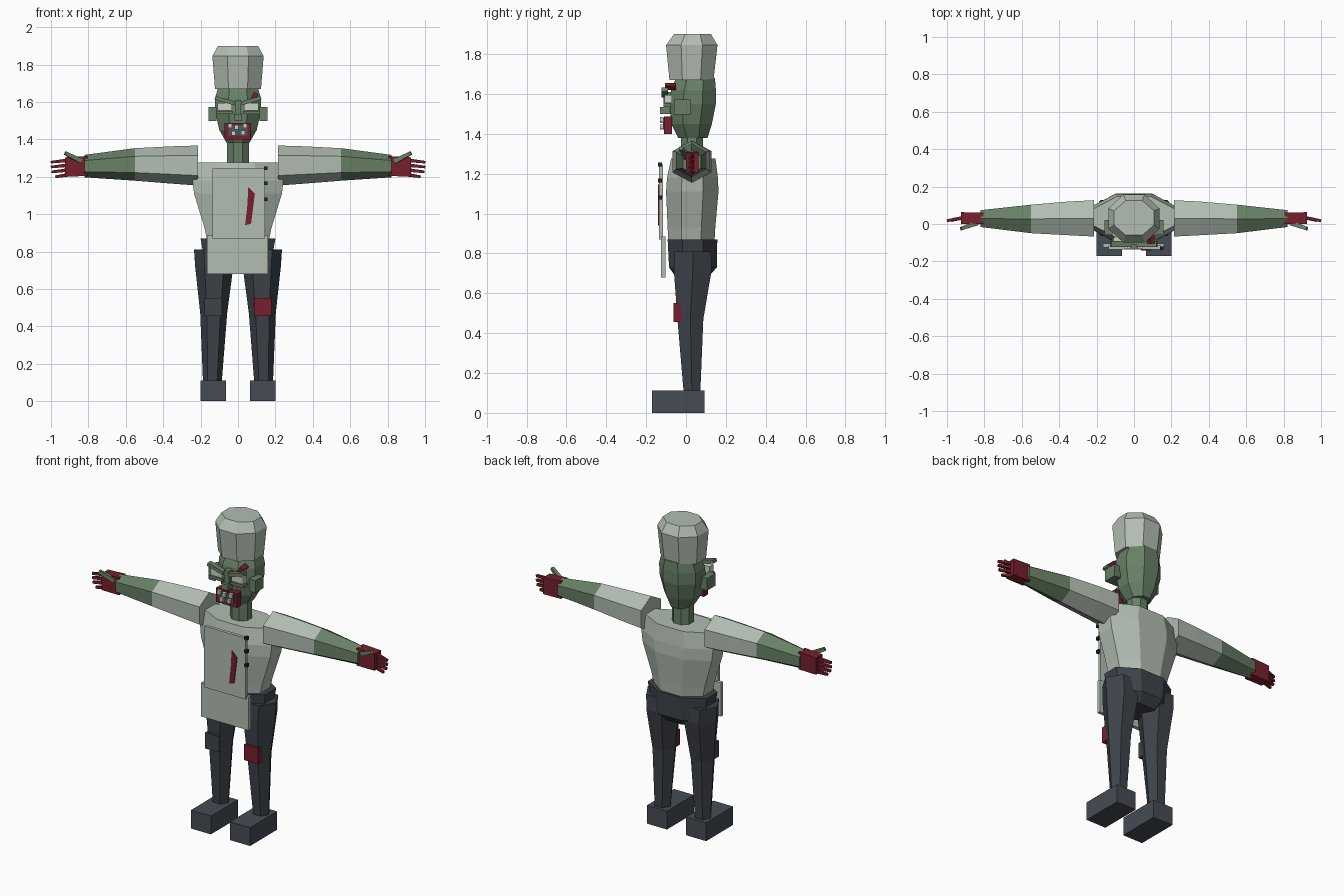
import bpy, bmesh, math
from mathutils import Vector, Matrix

if "Cube" in bpy.data.objects:
    bpy.data.objects.remove(bpy.data.objects["Cube"], do_unlink=True)


def material(name, srgb):
    col = [(c / 255 / 12.92) if c < 11 else ((c / 255 + 0.055) / 1.055) ** 2.4 for c in srgb] + [1]
    m = bpy.data.materials.new(name)
    m.use_nodes = True
    m.diffuse_color = col
    m.node_tree.nodes["Principled BSDF"].inputs["Base Color"].default_value = col
    return m


CLOTH = material("pale cloth", (178, 189, 178))
SKIN = material("green skin", (104, 128, 102))
RED = material("dark red", (118, 32, 46))
PANTS = material("dark trousers", (62, 67, 74))
SHOE = material("shoe grey", (70, 75, 84))
PALE = material("pale eye", (205, 210, 198))
SLATE = material("mouth slate", (74, 86, 92))
BLACK = material("button black", (34, 37, 42))


def finish(name, bm, mats, rule=None):
    bmesh.ops.recalc_face_normals(bm, faces=bm.faces[:])
    if rule:
        for f in bm.faces:
            f.material_index = rule(f.calc_center_median())
    me = bpy.data.meshes.new(name)
    bm.to_mesh(me)
    bm.free()
    for m in mats:
        me.materials.append(m)
    ob = bpy.data.objects.new(name, me)
    bpy.context.collection.objects.link(ob)
    return ob


def box(name, lo, hi, mat, rot=0.0):
    """Box between two corners, optionally turned about y through its centre."""
    lo, hi = Vector(lo), Vector(hi)
    bm = bmesh.new()
    bmesh.ops.create_cube(bm, size=1)
    bmesh.ops.transform(bm, verts=bm.verts, matrix=Matrix.Translation((lo + hi) / 2)
                        @ Matrix.Rotation(rot, 4, 'Y') @ Matrix.Diagonal((*(hi - lo), 1)))
    return finish(name, bm, [mat])


def rod(name, a, b, w, mat):
    """Tapered square finger from a to b."""
    a, b = Vector(a), Vector(b)
    bm = bmesh.new()
    bmesh.ops.create_cone(bm, cap_ends=True, segments=4, radius1=w * 0.7, radius2=w * 0.5,
                          depth=(b - a).length)
    turn = (b - a).to_track_quat('Z', 'Y').to_matrix().to_4x4() @ Matrix.Rotation(math.pi / 4, 4, 'Z')
    bmesh.ops.transform(bm, verts=bm.verts, matrix=Matrix.Translation((a + b) / 2) @ turn)
    return finish(name, bm, [mat])


def loft(name, rings, n, phase, mats, axis='Z', rule=None):
    """Skin n-sided rings: (centre, radius a, radius b) across the axis."""
    bm = bmesh.new()
    loops = []
    for c, ra, rb in rings:
        loop = []
        for i in range(n):
            t = 2 * math.pi * i / n + phase
            u, v = ra * math.cos(t), rb * math.sin(t)
            off = (u, v, 0) if axis == 'Z' else (0, u, v)
            loop.append(bm.verts.new(Vector(c) + Vector(off)))
        loops.append(loop)
    for p, q in zip(loops, loops[1:]):
        for i in range(n):
            j = (i + 1) % n
            bm.faces.new((p[i], p[j], q[j], q[i]))
    bm.faces.new(loops[0])
    bm.faces.new(loops[-1])
    return finish(name, bm, mats, rule)


def octa(name, spans, mat):
    """Flat-sided octagonal tower from (z, half width, y front, y back)."""
    k = 1 / math.cos(math.pi / 8)
    rings = [((0, (f + b) / 2, z), w * k, (b - f) / 2 * k) for z, w, f, b in spans]
    return loft(name, rings, 8, math.pi / 8, [mat])


def plate(name, pts, y0, y1, mat):
    """Front-facing outline (x, z) extruded between two depths."""
    bm = bmesh.new()
    f = bm.faces.new([bm.verts.new((x, y0, z)) for x, z in pts])
    ext = bmesh.ops.extrude_face_region(bm, geom=[f])
    for v in ext["geom"]:
        if isinstance(v, bmesh.types.BMVert):
            v.co.y = y1
    return finish(name, bm, [mat])


# Head, hat, neck
octa("hat", [(1.67, .123, -.083, .138), (1.845, .137, -.10, .158), (1.90, .107, -.06, .125)], CLOTH)
octa("head", [(1.38, .06, -.04, .108), (1.45, .10, -.074, .13), (1.55, .123, -.083, .15),
              (1.62, .123, -.075, .15), (1.68, .105, -.05, .145)], SKIN)
octa("neck", [(1.25, .058, -.025, .085), (1.42, .058, -.025, .085)], SKIN)

# Torso and hips
octa("jacket", [(.86, .165, -.09, .143), (.93, .18, -.092, .147), (1.11, .235, -.10, .163),
                (1.18, .243, -.095, .16), (1.275, .215, -.075, .148)], CLOTH)
octa("hips", [(.68, .12, -.05, .11), (.73, .175, -.085, .155), (.87, .20, -.092, .157)], PANTS)

# Apron, buttons, stain
box("apron_bib", (-.135, -.135, .87), (.145, -.115, 1.245), CLOTH)
box("apron_skirt", (-.165, -.125, .68), (.16, -.103, .885), CLOTH)
for i, z in enumerate((1.245, 1.165, 1.08)):
    box(f"button_{i + 1}", (.138, -.14, z - .01), (.158, -.12, z + .01), BLACK)
plate("apron_stain", [(.055, 1.145), (.09, 1.11), (.07, .95), (.038, .94), (.05, 1.05)],
      -.141, -.134, RED)

# Face
box("nose", (-.022, -.13, 1.50), (.022, -.075, 1.535), SKIN)
box("nose_bridge", (-.016, -.112, 1.52), (.016, -.07, 1.61), SKIN)
box("mouth", (-.072, -.11, 1.40), (.07, -.07, 1.487), RED)
box("mouth_inside", (-.052, -.116, 1.422), (.052, -.108, 1.478), SLATE)
for i, (x, z) in enumerate([(-.042, 1.472), (-.008, 1.466), (.038, 1.472), (-.024, 1.433), (.026, 1.435)]):
    box(f"tooth_{i + 1}", (x - .011, -.13, z - .012), (x + .011, -.112, z + .012), PALE)
plate("forehead_wound", [(.07, 1.62), (.085, 1.655), (.11, 1.64), (.095, 1.625)], -.105, -.05, RED)

for s, side in ((1, "left"), (-1, "right")):
    # Eye, brow, cheek and ear
    box(side + "_eye", sorted_lo := (min(s * .033, s * .11), -.108, 1.555),
        (max(s * .033, s * .11), -.07, 1.595), PALE)
    box(side + "_brow", (s * .07 - .055, -.122, 1.597), (s * .07 + .055, -.09, 1.617), SKIN, -s * .28)
    box(side + "_cheek", (s * .072 - .045, -.112, 1.535), (s * .072 + .045, -.075, 1.552), SKIN)
    box(side + "_ear", (s * .137 - .022, -.06, 1.497), (s * .137 + .022, .022, 1.572), SKIN)

    # Arm: sleeve then bare forearm
    loft(side + "_arm", [((s * .215, .03, 1.26), .112, .107), ((s * .35, .03, 1.263), .104, .10),
                         ((s * .55, .027, 1.266), .088, .087), ((s * .82, .029, 1.257), .052, .06)],
         6, math.pi / 6, [CLOTH, SKIN], 'X', lambda c: 1 if abs(c.x) > .56 else 0)

    # Hand, fingers, thumb
    loft(side + "_hand", [((s * .805, .03, 1.257), .044, .076), ((s * .925, .032, 1.253), .044, .072)],
         4, math.pi / 4, [RED], 'X')
    for i in range(4):
        z = 1.288 - .026 * i
        rod(f"{side}_finger_{i + 1}", (s * .91, .035, z),
            (s * (1, 1, .995, .975)[i], .018, z - .01), .019, RED)
    rod(side + "_thumb", (s * .84, .005, 1.283), (s * .925, -.025, 1.327), .026, SKIN)

    # Leg, knee patch, shoe
    loft(side + "_leg", [((s * .137, .03, .10), .05, .048), ((s * .13, .022, .47), .072, .075),
                         ((s * .127, .034, .72), .102, .11), ((s * .13, .034, .81), .105, .105)],
         6, 0, [PANTS])
    box(side + "_knee_patch", (s * .133 - .047, -.063, .455), (s * .133 + .047, -.02, .552),
        RED if s > 0 else PANTS)
    box(side + "_shoe", (s * .133 - .068, -.17, 0), (s * .133 + .068, .092, .112), SHOE)
